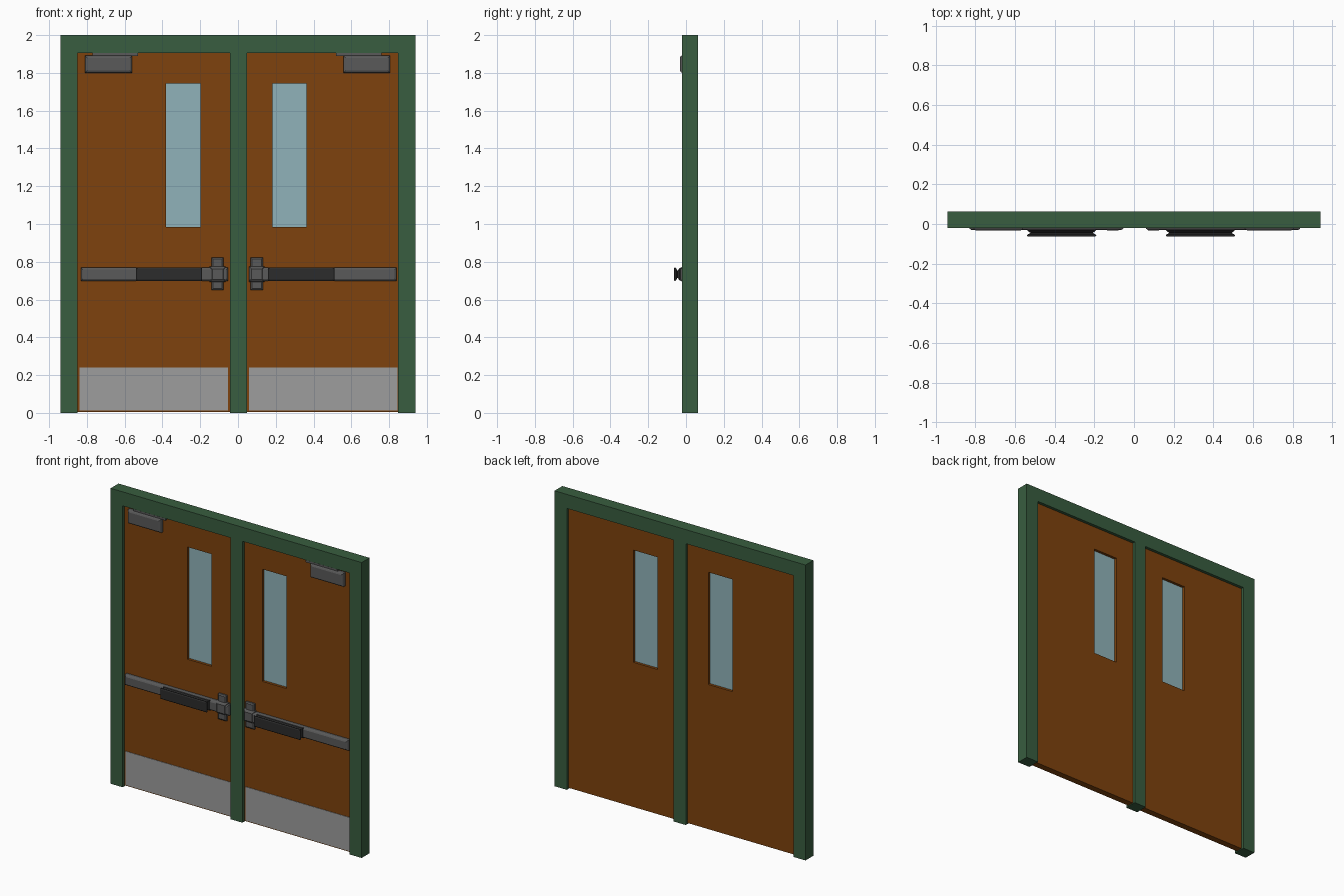
import bpy, bmesh

cube = bpy.data.objects.get("Cube")
if cube:
    bpy.data.objects.remove(cube, do_unlink=True)


def material(name, r, g, b):
    m = bpy.data.materials.new(name)
    m.use_nodes = True
    m.diffuse_color = (r, g, b, 1)
    m.node_tree.nodes["Principled BSDF"].inputs["Base Color"].default_value = (r, g, b, 1)
    return m


GREEN = material("frame green", 0.04, 0.11, 0.05)
WOOD = material("door brown", 0.21, 0.055, 0.004)
GLASS = material("pale glass", 0.28, 0.45, 0.49)
STEEL = material("kick plate grey", 0.34, 0.34, 0.34)
GREY = material("hardware grey", 0.1, 0.1, 0.1)
BLACK = material("pad black", 0.025, 0.025, 0.025)


def finish(name, bm, mat):
    bmesh.ops.recalc_face_normals(bm, faces=bm.faces)
    mesh = bpy.data.meshes.new(name)
    bm.to_mesh(mesh)
    bm.free()
    mesh.materials.append(mat)
    obj = bpy.data.objects.new(name, mesh)
    bpy.context.collection.objects.link(obj)
    return obj


def ring(bm, rect, y, inset=0):
    x0, x1, z0, z1 = rect
    x0, x1, z0, z1 = x0 + inset, x1 - inset, z0 + inset, z1 - inset
    return [bm.verts.new((x, y, z)) for x, z in ((x0, z0), (x1, z0), (x1, z1), (x0, z1))]


def bridge(bm, a, b):
    for i in range(len(a)):
        j = (i + 1) % len(a)
        bm.faces.new((a[i], a[j], b[j], b[i]))


def loft(name, rect, sections, mat):
    """Rectangle in x and z, lofted through (y, inset) sections."""
    bm = bmesh.new()
    rings = [ring(bm, rect, y, inset) for y, inset in sections]
    for a, b in zip(rings, rings[1:]):
        bridge(bm, a, b)
    bm.faces.new(rings[0])
    bm.faces.new(rings[-1])
    return finish(name, bm, mat)


def slab(name, rect, y0, y1, mat):
    return loft(name, rect, [(y0, 0), (y1, 0)], mat)


def pierced_panel(name, rect, hole, y0, y1, mat):
    bm = bmesh.new()
    rings = [ring(bm, rect, y0), ring(bm, rect, y1), ring(bm, hole, y1), ring(bm, hole, y0)]
    for i in range(4):
        bridge(bm, rings[i], rings[(i + 1) % 4])
    return finish(name, bm, mat)


# Frame: one outline with two door openings
outline = [(-0.94, 0), (-0.85, 0), (-0.85, 1.905), (-0.043, 1.905), (-0.043, 0), (0.047, 0),
           (0.047, 1.905), (0.848, 1.905), (0.848, 0), (0.94, 0), (0.94, 2), (-0.94, 2)]
bm = bmesh.new()
front = [bm.verts.new((x, -0.02, z)) for x, z in outline]
back = [bm.verts.new((x, 0.064, z)) for x, z in outline]
bm.faces.new(front)
bm.faces.new(back)
bridge(bm, front, back)
finish("door_frame", bm, GREEN)

# x spans of each part, per door
doors = {
    "right": dict(door=(-0.85, -0.043), window=(-0.38, -0.198), kick=(-0.84, -0.053),
                  rail=(-0.832, -0.052), latch=(-0.14, -0.077), cover=(-0.15, -0.065),
                  pad=(-0.54, -0.19), closer=(-0.81, -0.56), arm=(-0.77, -0.53)),
    "left": dict(door=(0.047, 0.848), window=(0.182, 0.363), kick=(0.058, 0.845),
                 rail=(0.058, 0.84), latch=(0.066, 0.132), cover=(0.058, 0.14),
                 pad=(0.16, 0.51), closer=(0.558, 0.806), arm=(0.52, 0.76)),
}

for side, s in doors.items():
    # Door leaf and glazing
    window = (*s["window"], 0.985, 1.745)
    pierced_panel(side + "_door", (*s["door"], 0.006, 1.905), window, 0, 0.044, WOOD)
    slab(side + "_window_glass", window, 0.018, 0.026, GLASS)
    slab(side + "_kick_plate", (*s["kick"], 0.012, 0.24), -0.003, 0.001, STEEL)

    # Panic bar: rail, latch case and push pad
    loft(side + "_bar_rail", (*s["rail"], 0.698, 0.77),
         [(0, 0), (-0.018, 0), (-0.025, 0.004), (-0.03, 0.012)], GREY)
    loft(side + "_latch_case", (*s["latch"], 0.65, 0.823),
         [(0, 0), (-0.012, 0), (-0.018, 0.008)], GREY)
    loft(side + "_latch_cover", (*s["cover"], 0.692, 0.776),
         [(0, 0), (-0.016, 0), (-0.026, 0.006), (-0.032, 0.014)], GREY)
    loft(side + "_push_pad", (*s["pad"], 0.698, 0.77),
         [(-0.024, 0), (-0.034, 0.003), (-0.045, 0.018), (-0.054, 0.002),
          (-0.06, 0), (-0.064, 0.007)], BLACK)

    # Overhead closer with its arm bracket
    loft(side + "_closer", (*s["closer"], 1.8, 1.892),
         [(0, 0), (-0.021, 0), (-0.028, 0.004), (-0.032, 0.012)], GREY)
    slab(side + "_closer_arm", (*s["arm"], 1.89, 1.904), -0.019, 0, GREY)
